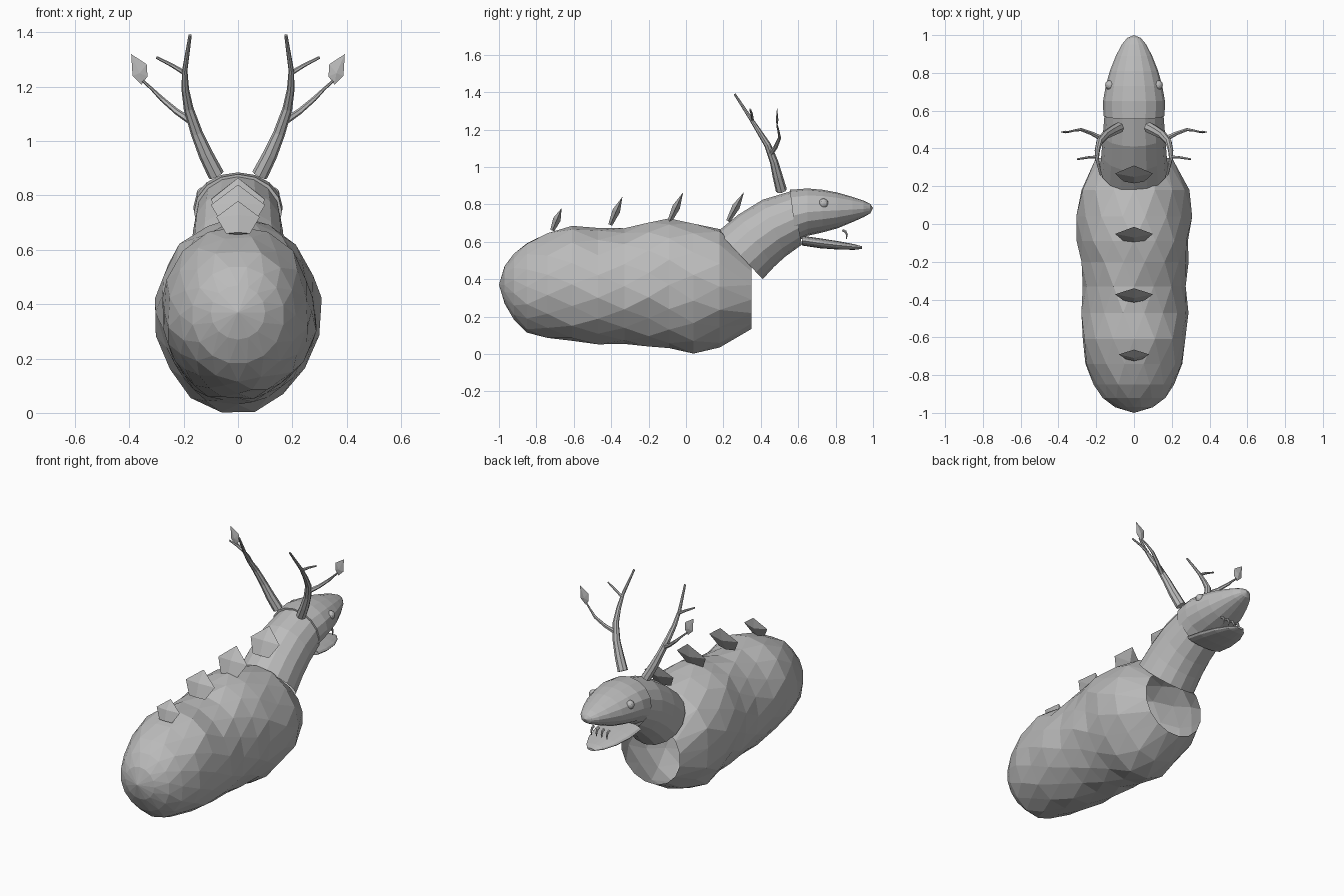
import bpy, bmesh, math, random
from mathutils import Vector

random.seed(4)
old = bpy.data.objects.get("Cube")
if old:
    bpy.data.objects.remove(old)

grey = bpy.data.materials.new("stone grey")
grey.use_nodes = True
grey.diffuse_color = (0.5, 0.5, 0.5, 1)
grey.node_tree.nodes["Principled BSDF"].inputs["Base Color"].default_value = (0.5, 0.5, 0.5, 1)


def finish(name, bm):
    mesh = bpy.data.meshes.new(name)
    bm.to_mesh(mesh)
    bm.free()
    mesh.materials.append(grey)
    obj = bpy.data.objects.new(name, mesh)
    bpy.context.collection.objects.link(obj)
    return obj


def skin(name, loops, cap_start=False, cap_end=False, triangles=False):
    """Bridge a list of point loops; a single-point loop closes to a tip."""
    bm = bmesh.new()
    rows = [[bm.verts.new(p) for p in loop] for loop in loops]
    for a, b in zip(rows, rows[1:]):
        n = max(len(a), len(b))
        for j in range(n):
            k = (j + 1) % n
            if len(a) == 1:
                bm.faces.new((a[0], b[k], b[j]))
            elif len(b) == 1:
                bm.faces.new((a[j], a[k], b[0]))
            elif triangles:
                bm.faces.new((a[j], a[k], b[j]))
                bm.faces.new((a[k], b[k], b[j]))
            else:
                bm.faces.new((a[j], a[k], b[k], b[j]))
    if cap_start:
        bm.faces.new(rows[0])
    if cap_end:
        bm.faces.new(rows[-1])
    bmesh.ops.recalc_face_normals(bm, faces=bm.faces)
    return finish(name, bm)


def oval(top, bottom, half_width, n=16, twist=0.0, rough=0.0):
    """Ring between a top and a bottom point, both (y, z)."""
    t, b = Vector((0, *top)), Vector((0, *bottom))
    mid, up = (t + b) / 2, (t - b) / 2
    ring = []
    for j in range(n):
        a = math.tau * (j + twist) / n
        r = 1 + random.uniform(-rough, rough)
        ring.append(mid + r * (up * math.cos(a) + Vector((half_width * math.sin(a), 0, 0))))
    return ring


def tube(name, points, radii, n=8):
    """Tapered tube through points."""
    pts = [Vector(p) for p in points]
    loops = []
    for i, p in enumerate(pts):
        d = (pts[min(i + 1, len(pts) - 1)] - pts[max(i - 1, 0)]).normalized()
        u = d.cross(Vector((0, 1, 0.1))).normalized()
        v = d.cross(u)
        loops.append([p + radii[i] * (u * math.cos(math.tau * j / n) + v * math.sin(math.tau * j / n))
                      for j in range(n)])
    return skin(name, loops, True, True)


# Faceted, twisted body shell, open at the front: y, top, bottom, half width
stations = [(-0.97, 0.47, 0.27, 0.10), (-0.92, 0.54, 0.18, 0.17), (-0.85, 0.60, 0.12, 0.215),
            (-0.74, 0.65, 0.09, 0.26), (-0.61, 0.68, 0.065, 0.28), (-0.47, 0.67, 0.055, 0.285),
            (-0.33, 0.68, 0.045, 0.28), (-0.20, 0.70, 0.04, 0.285), (-0.09, 0.715, 0.025, 0.295),
            (0.04, 0.70, 0.005, 0.305), (0.18, 0.675, 0.045, 0.285), (0.35, 0.53, 0.13, 0.205)]
loops = [[Vector((0, -1, 0.37))]]
for i, (y, top, bottom, w) in enumerate(stations):
    loops.append(oval((y, top), (y, bottom), w, twist=0.5 * i,
                      rough=0.035 if 1 < i < 11 else 0))
for ring in loops:
    for p in ring:
        p.z = max(p.z, 0)
skin("body", loops, triangles=True)

# Neck: top and bottom points of each ring, half width
skin("neck", [oval(*r) for r in [
    ((0.17, 0.655), (0.41, 0.40), 0.18), ((0.28, 0.745), (0.47, 0.465), 0.172),
    ((0.41, 0.825), (0.53, 0.52), 0.165), ((0.56, 0.87), (0.62, 0.585), 0.155)]])

# Upper head
head = [((0.555, 0.878), (0.59, 0.60), 0.162), ((0.65, 0.885), (0.65, 0.632), 0.164),
        ((0.73, 0.878), (0.73, 0.65), 0.15), ((0.81, 0.863), (0.81, 0.672), 0.128),
        ((0.89, 0.84), (0.89, 0.705), 0.096), ((0.95, 0.82), (0.95, 0.732), 0.065),
        ((0.985, 0.803), (0.985, 0.752), 0.036)]
skin("upper_head", [oval(*r) for r in head] + [[Vector((0, 1, 0.78))]], cap_start=True)

# Lower jaw
skin("lower_jaw", [oval(*r) for r in [
    ((0.62, 0.632), (0.62, 0.58), 0.125), ((0.72, 0.618), (0.72, 0.565), 0.12),
    ((0.82, 0.602), (0.82, 0.558), 0.098), ((0.90, 0.587), (0.90, 0.557), 0.06),
    ((0.94, 0.576), (0.94, 0.562), 0.025)]], True, True)

# Hooked teeth
for i in range(4):
    x = -0.054 + 0.036 * i
    tube(f"tooth_{i + 1}", [(x, 0.836, 0.662), (x, 0.852, 0.655), (x, 0.86, 0.638), (x, 0.858, 0.615)],
         [0.008, 0.008, 0.006, 0.002], 6)

# Leaf-shaped back plates, leaning forward: base y, base z, tip y, tip z, half width
plates = [(-0.715, 0.66, -0.665, 0.78, 0.08), (-0.405, 0.69, -0.34, 0.84, 0.1),
          (-0.09, 0.705, -0.015, 0.865, 0.1), (0.225, 0.71, 0.31, 0.865, 0.1)]
for i, (y0, z0, y1, z1, w) in enumerate(plates):
    base, tip = Vector((0, y0, z0)), Vector((0, y1, z1))
    thick = Vector((0, z1 - z0, y0 - y1)).normalized()
    loops = []
    for t, width, depth in [(0, 0.55, 0.011), (0.5, 1, 0.021)]:
        c, side = base.lerp(tip, t), Vector((w * width, 0, 0))
        loops.append([c + side, c + thick * depth, c - side, c - thick * depth])
    skin(f"back_plate_{i + 1}", loops + [[tip]], cap_start=True)

# Eyes and antlers on both sides
for side, s in (("left", 1), ("right", -1)):
    bm = bmesh.new()
    bmesh.ops.create_uvsphere(bm, u_segments=12, v_segments=8, radius=0.026)
    bmesh.ops.translate(bm, verts=bm.verts, vec=(s * 0.127, 0.735, 0.805))
    finish(side + "_eye", bm)

    def flip(points):
        return [(s * x, y, z) for x, y, z in points]

    tube(side + "_antler", flip([(0.08, 0.51, 0.875), (0.118, 0.49, 0.95), (0.152, 0.47, 1.03),
                                 (0.182, 0.435, 1.12), (0.194, 0.39, 1.19), (0.196, 0.345, 1.26),
                                 (0.176, 0.26, 1.39)]),
         [0.03, 0.027, 0.022, 0.018, 0.014, 0.01, 0.006])
    tube(side + "_upper_twig", flip([(0.195, 0.355, 1.25), (0.245, 0.352, 1.28), (0.3, 0.343, 1.308)]),
         [0.009, 0.007, 0.005], 6)
    tube(side + "_lower_branch", flip([(0.175, 0.455, 1.075), (0.225, 0.48, 1.108), (0.28, 0.5, 1.155),
                                       (0.315, 0.495, 1.19), (0.35, 0.487, 1.222)]),
         [0.014, 0.011, 0.009, 0.006, 0.005], 6)

    # Leaf at the branch end
    outline = [(0.355, 1.208), (0.388, 1.24), (0.393, 1.32), (0.336, 1.283), (0.333, 1.238)]
    rim = flip([(x, 0.487, z) for x, z in outline])
    skin(side + "_leaf", [[(s * 0.362, 0.48, 1.25)], rim, [(s * 0.362, 0.494, 1.25)]])
